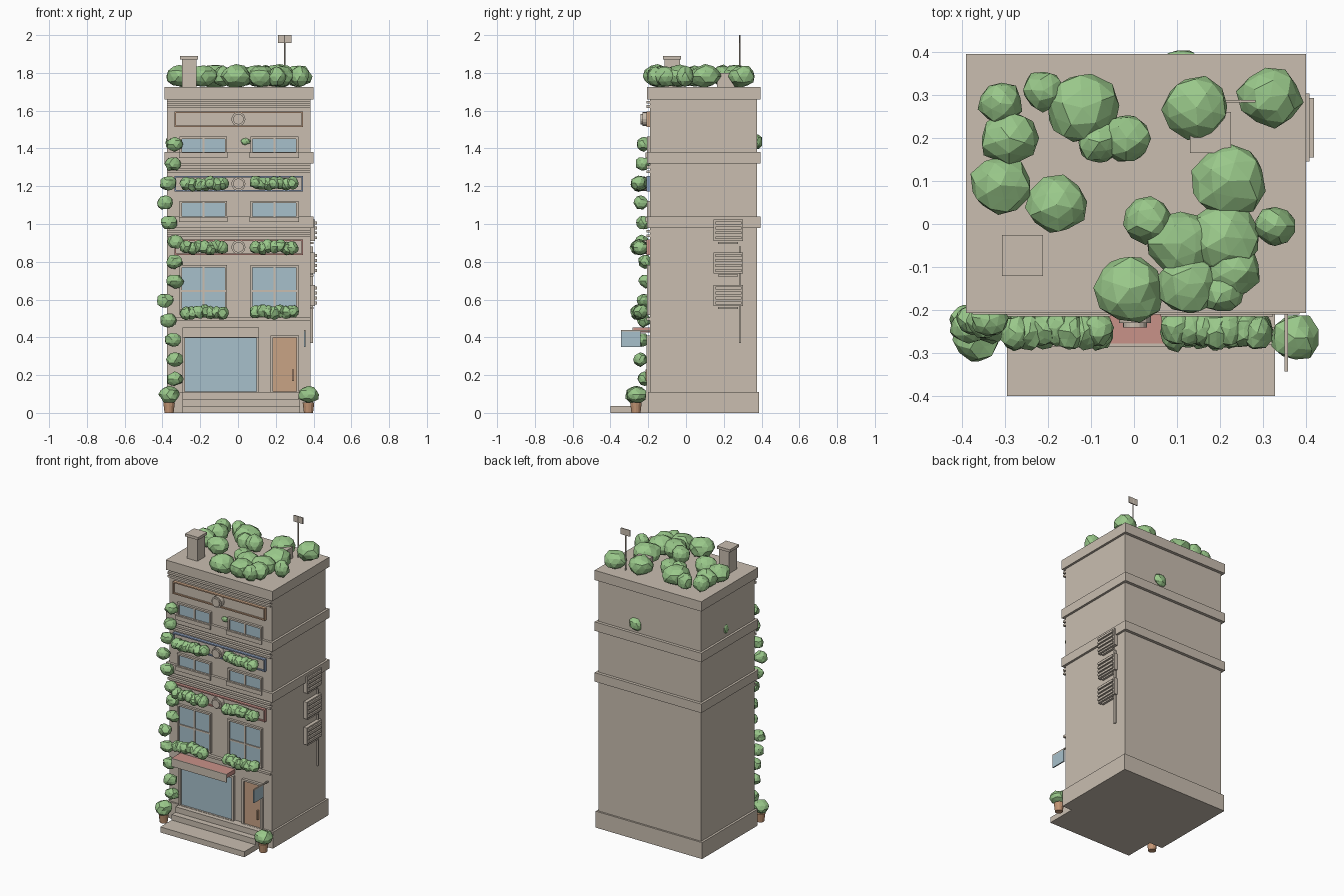
import bpy, bmesh, math, random
from mathutils import Vector

random.seed(4)
cube = bpy.data.objects.get("Cube")
if cube:
    bpy.data.objects.remove(cube, do_unlink=True)


def material(name, r, g, b):
    m = bpy.data.materials.new(name)
    m.use_nodes = True
    m.diffuse_color = (r, g, b, 1)
    m.node_tree.nodes["Principled BSDF"].inputs["Base Color"].default_value = (r, g, b, 1)
    return m


STONE = material("warm stone", 0.585, 0.515, 0.434)
GLASS = material("pale blue glass", 0.39, 0.527, 0.597)
LEAF = material("leaf green", 0.32, 0.578, 0.254)
RED = material("dusty red", 0.584, 0.287, 0.25)
WOOD = material("light wood", 0.578, 0.366, 0.235)
BLUE = material("slate blue", 0.25, 0.33, 0.48)
CLAY = material("clay", 0.56, 0.31, 0.18)


def finish(name, bm, mat):
    mesh = bpy.data.meshes.new(name)
    bm.to_mesh(mesh)
    bm.free()
    mesh.materials.append(mat)
    ob = bpy.data.objects.new(name, mesh)
    bpy.context.collection.objects.link(ob)
    return ob


def box(name, x, y, z, mat=STONE):
    """Box from (low, high) ranges on each axis."""
    bm = bmesh.new()
    bmesh.ops.create_cube(bm, size=1)
    for v in bm.verts:
        v.co = Vector([(a + b) / 2 + c * (b - a) for (a, b), c in zip((x, y, z), v.co)])
    return finish(name, bm, mat)


def cylinder(name, centre, r1, r2, depth, mat, axis="Z", sides=16):
    bm = bmesh.new()
    bmesh.ops.create_cone(bm, cap_ends=True, segments=sides, radius1=r1, radius2=r2, depth=depth)
    ob = finish(name, bm, mat)
    ob.location = centre
    if axis == "Y":
        ob.rotation_euler.x = math.pi / 2
    return ob


def bushes(name, clumps, jitter=0.12):
    """Faceted clumps, each (centre, radii), joined in one object."""
    bm = bmesh.new()
    for centre, radii in clumps:
        made = bmesh.ops.create_icosphere(bm, subdivisions=2, radius=1)["verts"]
        turn = random.uniform(0, math.tau)
        for v in made:
            c, s = math.cos(turn), math.sin(turn)
            p = Vector((v.co.x * c - v.co.y * s, v.co.x * s + v.co.y * c, v.co.z))
            p *= 1 + random.uniform(-jitter, jitter)
            v.co = Vector(centre) + Vector([a * b for a, b in zip(p, radii)])
    return finish(name, bm, LEAF)


def frame(name, x, z, y, t, mat):
    """Rectangular border on the facade."""
    for end, zz in (("bottom", (z[0], z[0] + t)), ("top", (z[1] - t, z[1]))):
        box(f"{name}_{end}", x, y, zz, mat)
    for end, xx in (("right", (x[0], x[0] + t)), ("left", (x[1] - t, x[1]))):
        box(f"{name}_{end}", xx, y, (z[0] + t, z[1] - t), mat)


# Main shell with plinth and projecting bands
box("building_body", (-0.375, 0.385), (-0.19, 0.375), (0, 1.70))
box("plinth", (-0.39, 0.398), (-0.2, 0.387), (0, 0.11))
for name, z in (("lower_band", (0.98, 1.04)), ("upper_band", (1.32, 1.38)), ("roof_cornice", (1.66, 1.725))):
    box(name, (-0.39, 0.4), (-0.207, 0.395), z)
for i, z in enumerate((0.49, 0.93, 0.955, 1.27, 1.295, 1.615, 1.638)):
    box(f"facade_ledge_{i}", (-0.375, 0.385), (-0.21, -0.19), (z, z + 0.014))

# Entrance steps
for i, y in enumerate((-0.4, -0.28, -0.24)):
    box(f"step_{i}", (-0.295, 0.327), (y, -0.19), (0, 0.037 * (i + 1)))

# Shop window, awning and door
box("shop_glass", (-0.28, 0.1), (-0.197, -0.188), (0.11, 0.4), GLASS)
frame("shop_frame", (-0.295, 0.112), (0.1, 0.41), (-0.21, -0.19), 0.013, STONE)
box("awning", (-0.295, 0.112), (-0.278, -0.19), (0.425, 0.452), RED)
box("awning_fascia", (-0.295, 0.112), (-0.284, -0.278), (0.398, 0.452))
box("door", (0.185, 0.31), (-0.198, -0.188), (0.11, 0.4), WOOD)
frame("door_frame", (0.173, 0.322), (0.1, 0.41), (-0.208, -0.19), 0.012, STONE)
box("door_handle", (0.286, 0.296), (-0.215, -0.197), (0.17, 0.23), WOOD)

# Hanging sign
box("sign_arm", (0.35, 0.358), (-0.343, -0.19), (0.43, 0.438))
box("sign_plate", (0.35, 0.358), (-0.343, -0.24), (0.348, 0.43), GLASS)

# Windows on each floor, with mullions and sills
for floor, (low, high) in enumerate(((0.53, 0.77), (1.03, 1.11), (1.37, 1.45))):
    for side, x in (("right", (-0.297, -0.07)), ("left", (0.077, 0.308))):
        label = f"window_{floor}_{side}"
        mid = sum(x) / 2
        box(label + "_glass", x, (-0.196, -0.188), (low, high), GLASS)
        frame(label + "_frame", (x[0] - 0.012, x[1] + 0.012), (low - 0.012, high + 0.012),
              (-0.206, -0.19), 0.012, STONE)
        box(label + "_mullion", (mid - 0.005, mid + 0.005), (-0.202, -0.19), (low, high))
        if floor == 0:
            box(label + "_crossbar", x, (-0.202, -0.19), (0.64, 0.65))
        else:
            box(label + "_sill", (x[0] - 0.015, x[1] + 0.015), (-0.215, -0.19), (low - 0.02, low + 0.008))

# Framed panels with round medallions between floors
for name, z, mat in (("red", 0.877, RED), ("blue", 1.213, BLUE), ("wood", 1.555, WOOD)):
    box(f"{name}_panel", (-0.33, 0.338), (-0.2, -0.19), (z - 0.034, z + 0.034))
    frame(f"{name}_panel_frame", (-0.337, 0.345), (z - 0.041, z + 0.041), (-0.21, -0.19), 0.008, mat)
    cylinder(f"{name}_medallion", (0.002, -0.21, z), 0.037, 0.037, 0.04, STONE, "Y")
    cylinder(f"{name}_medallion_core", (0.002, -0.22, z), 0.028, 0.028, 0.04, STONE, "Y")

# Flower box greenery
for row, z in enumerate((0.535, 0.877, 1.213)):
    for side, start in (("right", -0.275), ("left", 0.095)):
        clumps = [((start + i * 0.032, -0.247 + random.uniform(-0.008, 0.008), z + random.uniform(-0.008, 0.008)),
                   (0.034, 0.04, 0.035)) for i in range(7)]
        bushes(f"window_greenery_{row}_{side}", clumps)

# Climbing vine up the right-hand corner, spaced evenly in height
vine_x = (-0.335, -0.335, -0.345, -0.37, -0.385, -0.335, -0.335, -0.33, -0.365, -0.385, -0.37, -0.345, -0.335)
bushes("climbing_vine", [((x, -0.222 + random.uniform(-0.02, 0.01), 0.18 + i * 0.1035),
                          (0.045, 0.037, 0.037)) for i, x in enumerate(vine_x)])

# Potted shrubs by the entrance
for side, x in (("right", -0.365), ("left", 0.373)):
    cylinder(f"pot_{side}", (x, -0.265, 0.028), 0.024, 0.031, 0.056, CLAY, sides=12)
    bushes(f"potted_shrub_{side}", [((x, -0.265, 0.097), (0.056, 0.056, 0.045))])

# Stray leaves poking through the walls
bushes("wall_leaves", [((0.11, 0.378, 1.435), (0.043, 0.027, 0.042)),
                       ((-0.372, 0.11, 1.43), (0.012, 0.025, 0.03)),
                       ((0.04, -0.192, 1.437), (0.025, 0.012, 0.018))])

# Wall-mounted cooling units with louvres, brackets and a pipe
for i, z in enumerate((0.565, 0.737, 0.91)):
    box(f"cooling_unit_{i}", (0.38, 0.408), (0.145, 0.303), (z, z + 0.113))
    for k in range(4):
        low = z + 0.01 + k * 0.026
        box(f"cooling_louvre_{i}_{k}", (0.405, 0.418), (0.155, 0.293), (low, low + 0.015))
    box(f"cooling_bracket_{i}", (0.38, 0.4), (0.17, 0.275), (z - 0.015, z - 0.005))
box("cooling_pipe", (0.383, 0.396), (0.28, 0.292), (0.37, 0.88))

# Roof chimney, vent and antenna
box("chimney", (-0.297, -0.221), (-0.113, -0.033), (1.72, 1.872))
box("chimney_cap", (-0.307, -0.211), (-0.121, -0.026), (1.872, 1.89))
box("roof_vent", (0.13, 0.225), (0.165, 0.26), (1.72, 1.8))
cylinder("antenna_pole", (0.247, 0.285, 1.86), 0.004, 0.004, 0.28, STONE, sides=8)
box("antenna_plate", (0.213, 0.282), (0.282, 0.288), (1.958, 2.0))

# Roof garden clumps: x, y, radius
garden = (
    (-0.31, 0.28, 0.052), (-0.29, 0.2, 0.068), (-0.31, 0.09, 0.07), (-0.18, 0.045, 0.07),
    (-0.21, 0.31, 0.05), (-0.12, 0.27, 0.086), (-0.08, 0.19, 0.053), (-0.017, 0.2, 0.06),
    (0.145, 0.27, 0.077), (0.316, 0.295, 0.074), (0.22, 0.1, 0.088), (0.328, -0.005, 0.049),
    (0.21, -0.03, 0.086), (0.033, 0.01, 0.058), (0.11, -0.045, 0.08), (-0.01, -0.15, 0.083),
    (0.125, -0.14, 0.074), (0.23, -0.105, 0.064), (0.205, -0.16, 0.05))
bushes("roof_garden", [((x, y, 1.782), (r, r * 0.95, 0.04 + r * 0.25)) for x, y, r in garden], 0.09)
